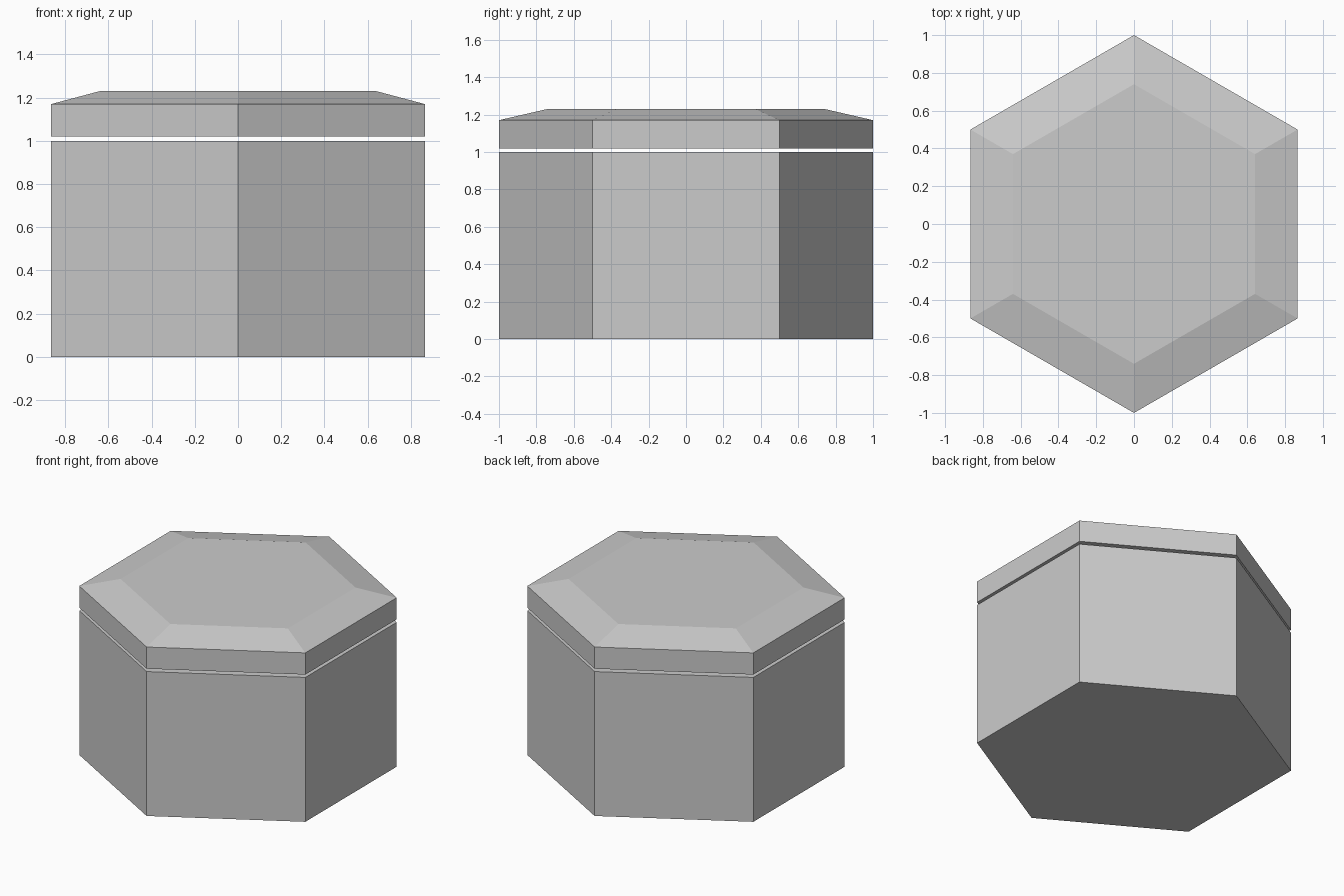
import bpy
import bmesh
from math import pi, sin, cos

if "Cube" in bpy.data.objects:
    bpy.data.objects.remove(bpy.data.objects["Cube"])


def hex_stack(name, sections):
    """Closed six-sided solid through (radius, z) sections, corners on the y axis."""
    bm = bmesh.new()
    rings = [[bm.verts.new((r * sin(i * pi / 3), -r * cos(i * pi / 3), z))
              for i in range(6)] for r, z in sections]
    for low, high in zip(rings, rings[1:]):
        for i in range(6):
            j = (i + 1) % 6
            bm.faces.new((low[i], low[j], high[j], high[i]))
    bm.faces.new(rings[0][::-1])
    bm.faces.new(rings[-1])
    bmesh.ops.recalc_face_normals(bm, faces=bm.faces)
    mesh = bpy.data.meshes.new(name)
    bm.to_mesh(mesh)
    bm.free()
    obj = bpy.data.objects.new(name, mesh)
    bpy.context.collection.objects.link(obj)
    return obj


# Straight-sided body
hex_stack("box_body", [(1.0, 0.0), (1.0, 1.0)])

# Lid floating just above the body, with a shallow chamfered top
hex_stack("box_lid", [(1.0, 1.02), (1.0, 1.17), (0.74, 1.23)])
